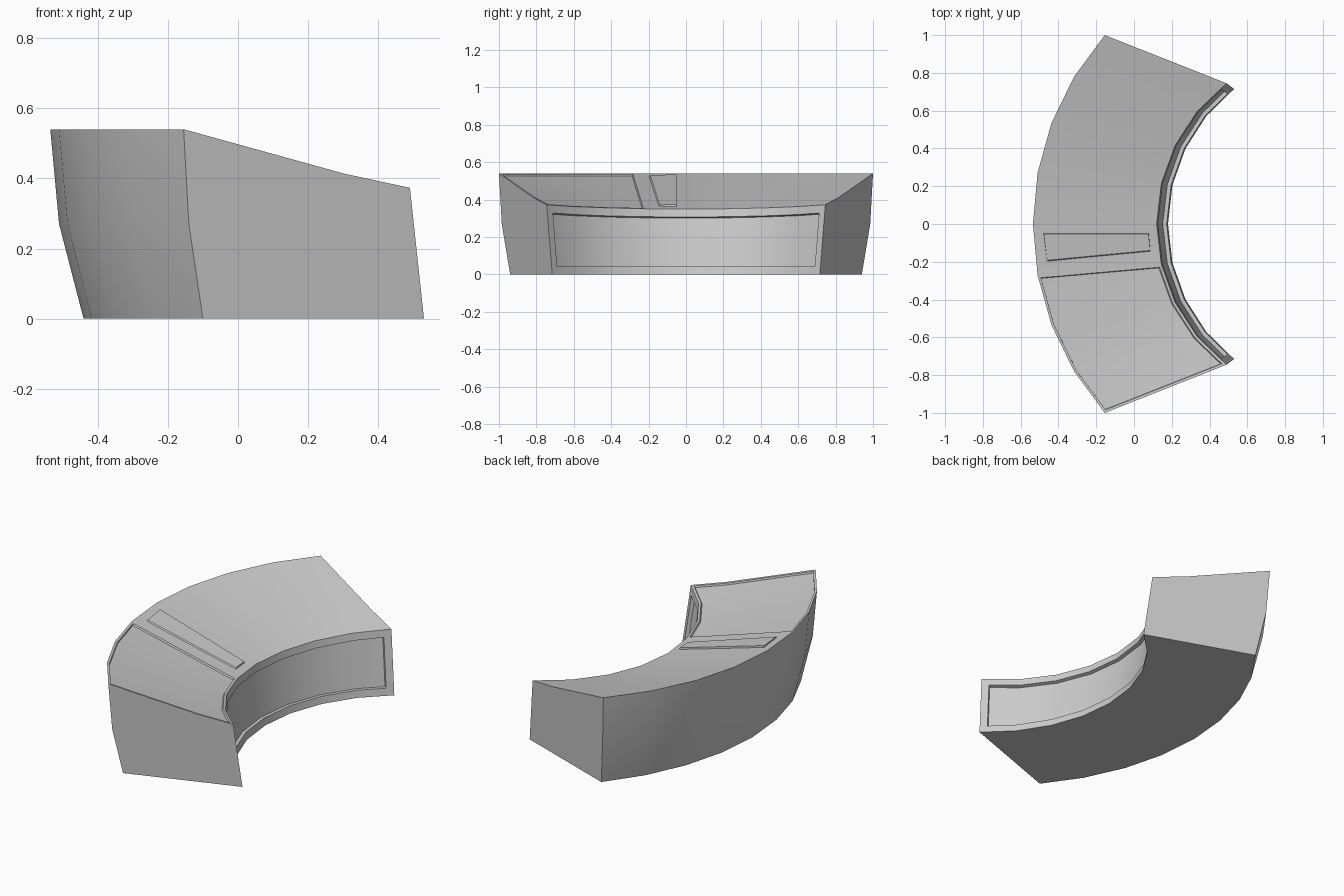
import bpy, bmesh
from math import sin, cos, asin
from mathutils import Vector

if "Cube" in bpy.data.objects:
    bpy.data.objects.remove(bpy.data.objects["Cube"])

N = 4  # segments per half


def arc(x_mid, x_end, y_end, t):
    """Point on an arc bowed towards -x; t runs from -1 to 1."""
    sag = x_end - x_mid
    r = (y_end ** 2 + sag ** 2) / (2 * sag)
    a = asin(y_end / r) * t
    return x_mid + r - r * cos(a), r * sin(a)


def to_object(bm, name):
    bmesh.ops.recalc_face_normals(bm, faces=bm.faces)
    me = bpy.data.meshes.new(name)
    bm.to_mesh(me)
    bm.free()
    ob = bpy.data.objects.new(name, me)
    bpy.context.collection.objects.link(ob)
    bpy.context.view_layer.objects.active = ob
    ob.select_set(True)
    bpy.ops.object.shade_smooth_by_angle(angle=0.38)
    ob.select_set(False)
    return ob


# Cross-section of the curved body at station t
def section(t):
    out_low = Vector((*arc(-.44, -.10, .94, t), 0))
    out_mid = Vector((*arc(-.51, -.14, .985, t), .27))
    out_top = Vector((*arc(-.535, -.155, 1.0, t), .54))
    in_top = Vector((*arc(.12, .49, .745, t), .35 + .023 * t * t))
    in_low = Vector((*arc(.18, .53, .715, t), 0))
    ridge = in_top.lerp(out_top, .29)
    ridge.z -= .008 * t * t
    return [out_low, out_mid, out_top, ridge, in_top, in_low]


# Curved body lofted through the sections
bm = bmesh.new()
rings = [[bm.verts.new(p) for p in section(i / N)] for i in range(-N, N + 1)]
top, front = [], []
for i, (a, b) in enumerate(zip(rings, rings[1:])):
    for k in range(6):
        j = (k + 1) % 6
        f = bm.faces.new((a[k], a[j], b[j], b[k]))
        if k in (2, 3):
            top.append((i, f))
        if k == 4:
            front.append(f)
bm.faces.new(rings[0])
bm.faces.new(rings[-1])
bmesh.ops.recalc_face_normals(bm, faces=bm.faces)


# Recessed panels: margin, then a step inwards
def recess(faces, margin, depth):
    bmesh.ops.inset_region(bm, faces=faces, thickness=margin,
                           use_boundary=True, use_even_offset=True)
    bmesh.ops.inset_region(bm, faces=faces, thickness=.003, depth=-depth,
                           use_boundary=True, use_even_offset=True)


recess(front, .043, .02)
recess([f for i, f in top if i < N - 1], .014, .01)
to_object(bm, "curved_desk_body")

# Thin wedge strip lying on the sloped top
bm = bmesh.new()
base = [(-.48, -.05), (.08, -.05), (.09, -.155), (-.46, -.21)]
crown = [(-.478, -.052), (.077, -.052), (.085, -.14), (-.46, -.192)]


def slope_z(x):
    return .54 - .29 * (x + .535)


low = [bm.verts.new((x, y, slope_z(x) - .012)) for x, y in base]
high = [bm.verts.new((x, y, slope_z(x) + .012)) for x, y in crown]
bm.faces.new(low)
bm.faces.new(high)
for k in range(4):
    j = (k + 1) % 4
    bm.faces.new((low[k], low[j], high[j], high[k]))
to_object(bm, "top_strip")
